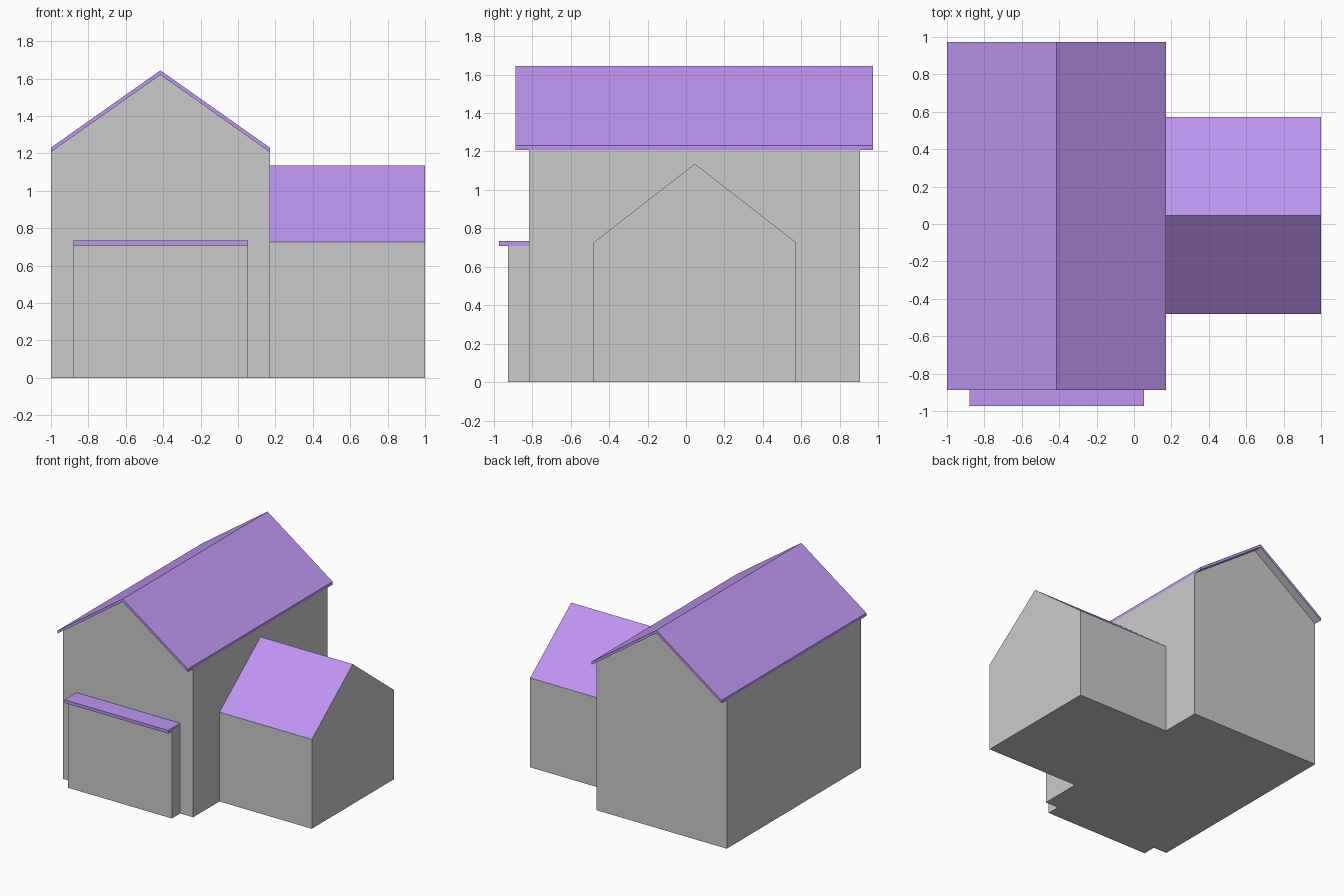
import bpy

if "Cube" in bpy.data.objects:
    bpy.data.objects.remove(bpy.data.objects["Cube"])

purple = bpy.data.materials.new("roof_purple")
purple.diffuse_color = (0.52, 0.30, 0.88, 1)
purple.use_nodes = True
purple.node_tree.nodes["Principled BSDF"].inputs["Base Color"].default_value = purple.diffuse_color


def prism(name, profile, axis, near, far, sides=None, caps=(True, True), mat=None):
    """Extrude a profile (counterclockwise seen from the near end) along x or y.
    Only the listed profile edges and end caps get faces."""
    n = len(profile)

    def place(p, d):
        return (p[0], d, p[1]) if axis == "y" else (d, p[0], p[1])

    verts = [place(p, near) for p in profile] + [place(p, far) for p in profile]
    faces = []
    for i in (range(n) if sides is None else sides):
        j = (i + 1) % n
        faces.append((i, n + i, n + j, j))
    if caps[0]:
        faces.append(tuple(range(n)))
    if caps[1]:
        faces.append(tuple(reversed(range(n, 2 * n))))
    me = bpy.data.meshes.new(name)
    me.from_pydata(verts, [], faces)
    me.update()
    ob = bpy.data.objects.new(name, me)
    bpy.context.collection.objects.link(ob)
    if mat:
        me.materials.append(mat)
    return ob


def rect(x0, x1, z0, z1):
    return [(x0, z0), (x1, z0), (x1, z1), (x0, z1)]


def gable(a, b, eave, ridge):
    return [(a, 0), (b, 0), (b, eave), ((a + b) / 2, ridge), (a, eave)]


# Main house walls, open under the roof
L, R, T = -1.0, 0.17, 0.024
M, EAVE, RIDGE = (L + R) / 2, 1.207, 1.62
prism("main_walls", gable(L, R, EAVE, RIDGE), "y", -0.818, 0.905, sides=(0, 1, 4))

# Main roof slab with grey underside
chevron = [(L, EAVE), (M, RIDGE), (R, EAVE), (R, EAVE + T), (M, RIDGE + T), (L, EAVE + T)]
prism("main_roof", chevron, "y", -0.887, 0.972, sides=(2, 3, 4, 5), mat=purple)
prism("main_roof_underside", chevron, "y", -0.887, 0.972, sides=(0, 1), caps=(False, False))

# Side wing: grey walls and thin roof skin
wing = gable(-0.481, 0.573, 0.726, 1.136)
prism("wing_walls", wing, "x", 1.0, R, sides=(0, 1, 4), caps=(True, False))
prism("wing_roof", wing, "x", 1.0, R, sides=(2, 3), caps=(False, False), mat=purple)

# Front bay and its flat canopy with grey underside
PX0, PX1, PZ = -0.88, 0.053, 0.708
prism("front_bay", rect(PX0, PX1, 0, PZ), "y", -0.925, -0.818, sides=(0, 1, 3), caps=(True, False))
canopy = rect(PX0, PX1, PZ, PZ + 0.025)
prism("bay_canopy", canopy, "y", -0.972, -0.818, sides=(1, 2, 3), caps=(True, False), mat=purple)
prism("bay_canopy_underside", canopy, "y", -0.972, -0.818, sides=(0,), caps=(False, False))
